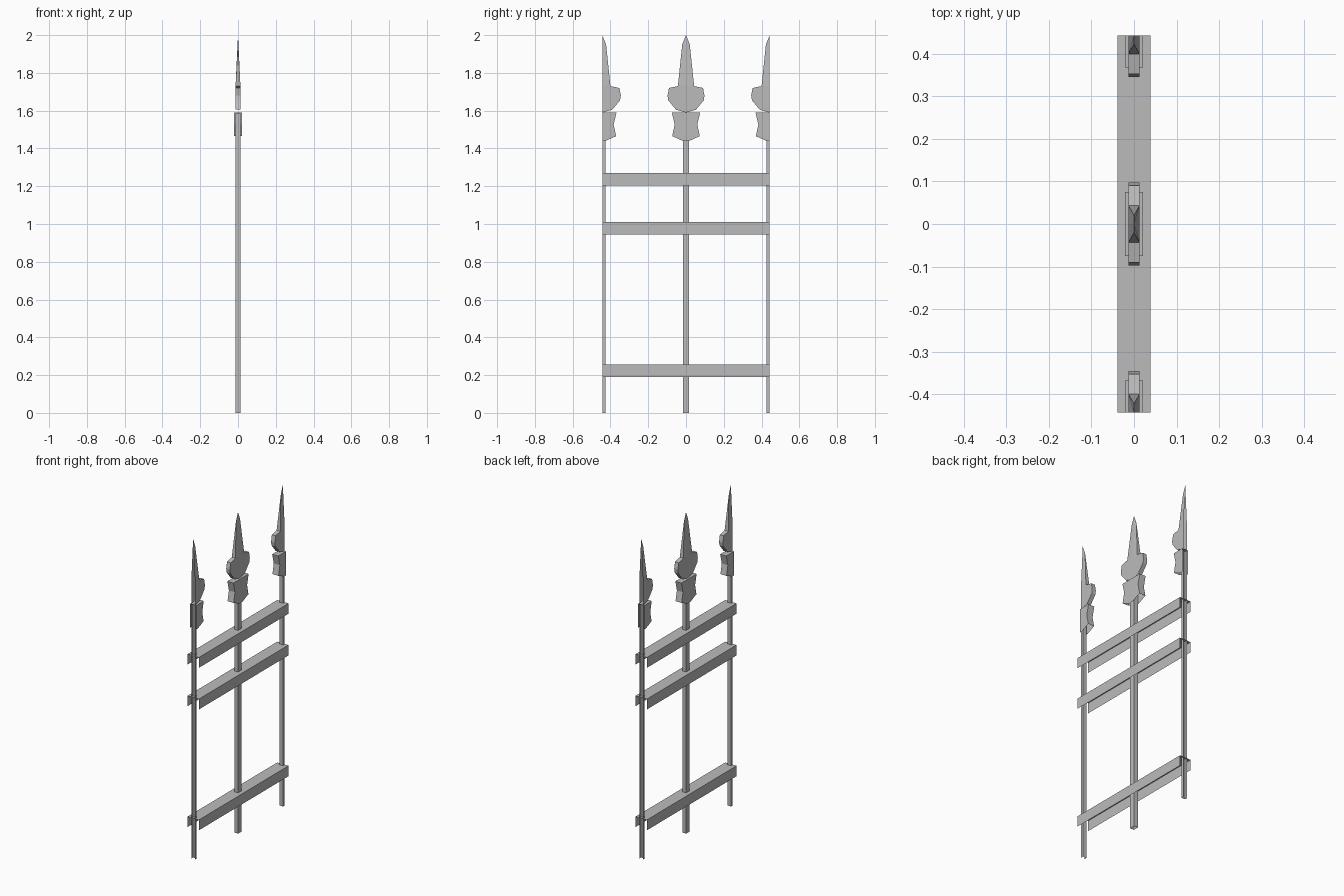
import bpy
import bmesh

cube = bpy.data.objects.get("Cube")
if cube:
    bpy.data.objects.remove(cube, do_unlink=True)

END = 0.443  # half the length of the panel

iron = bpy.data.materials.new("grey iron")
iron.use_nodes = True
colour = (0.5, 0.5, 0.5, 1)
iron.diffuse_color = colour
iron.node_tree.nodes["Principled BSDF"].inputs["Base Color"].default_value = colour


def finish(name, bm, mirror_axis):
    """Turn a bmesh into a flat shaded object mirrored over one axis."""
    mesh = bpy.data.meshes.new(name)
    bm.to_mesh(mesh)
    bm.free()
    mesh.materials.append(iron)
    obj = bpy.data.objects.new(name, mesh)
    bpy.context.collection.objects.link(obj)
    mod = obj.modifiers.new("Mirror", "MIRROR")
    mod.use_axis = [axis == mirror_axis for axis in "XYZ"]
    mod.merge_threshold = 0.0005
    return obj


def half_shell(name, profile, base, direction, open_edges):
    """Half of an upright part: two side faces and a rim, open at the centre plane.
    Each profile point is distance from the centre plane, height, half thickness."""
    bm = bmesh.new()
    rows = [[bm.verts.new((side * w, base + direction * d, z)) for d, z, w in profile]
            for side in (-1, 1)]
    for row, turn in zip(rows, (1, -1)):
        bm.faces.new(row[::turn * int(direction)])
    left, right = rows
    for i in range(len(profile) - 1):
        if i not in open_edges:
            quad = [left[i], right[i], right[i + 1], left[i + 1]]
            bm.faces.new(quad[::int(direction)])
    bmesh.ops.remove_doubles(bm, verts=bm.verts, dist=0.0001)
    bmesh.ops.dissolve_degenerate(bm, edges=bm.edges, dist=0.0001)
    bmesh.ops.triangulate(bm, faces=[f for f in bm.faces if len(f.verts) > 4])
    return finish(name, bm, "Y")


# Profiles run from the bottom centre, round the outside, to the top centre
T, C = 0.013, 0.021
post = [(0, 0, T), (0.017, 0, T), (0.017, 1.588, T), (0, 1.588, T)]
collar = [(0, 1.44, C), (0.017, 1.44, C), (0.073, 1.465, C), (0.06, 1.527, C),
          (0.075, 1.59, C), (0, 1.59, C)]
bulb = [(0, 1.59, T), (0.053, 1.605, T), (0.094, 1.655, T), (0.098, 1.68, T),
        (0.09, 1.72, T), (0.043, 1.73, T), (0, 1.73, T)]
blade = [(0, 1.73, T), (0.043, 1.73, T), (0.02, 1.95, 0), (0, 2.0, 0)]

# Whole middle post, and half posts at both ends facing inward
for place, base, direction in (("middle", 0, 1), ("end", END, -1)):
    half_shell(place + "_post", post, base, direction, {0, 2})
    half_shell(place + "_collar", collar, base, direction, {0, 1})
    half_shell(place + "_spear_bulb", bulb, base, direction, {0, 5})
    half_shell(place + "_spear_blade", blade, base, direction, {0, 2})

# Rails: thin channels, open below and at the ends
for name, top in (("lower", 0.255), ("middle", 1.01), ("upper", 1.27)):
    bm = bmesh.new()
    section = [(0, top), (0.039, top), (0.039, top - 0.065)]
    front, back = [[bm.verts.new((x, y, z)) for x, z in section] for y in (-END, END)]
    for i in range(2):
        bm.faces.new((front[i], front[i + 1], back[i + 1], back[i]))
    finish(name + "_rail", bm, "X")
